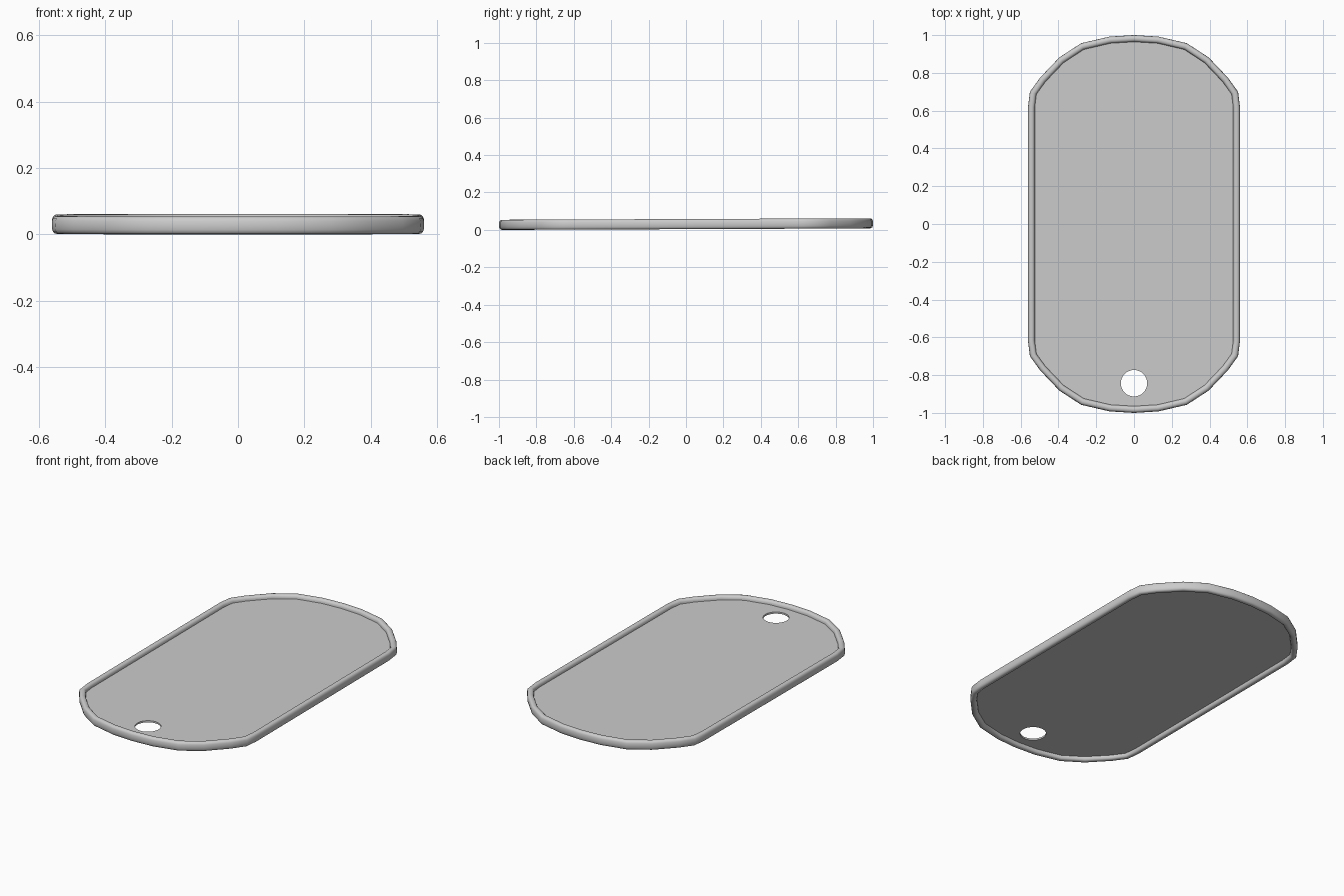
import bpy, bmesh, math
from mathutils import Vector

if "Cube" in bpy.data.objects:
    bpy.data.objects.remove(bpy.data.objects["Cube"])

steel = bpy.data.materials.new("steel grey")
steel.diffuse_color = (0.6, 0.6, 0.6, 1)
steel.use_nodes = True
steel.node_tree.nodes["Principled BSDF"].inputs["Base Color"].default_value = steel.diffuse_color

# Outline quarter, mirrored into a full counter-clockwise loop
quarter = [(0.561, 0.62), (0.551, 0.70), (0.497, 0.775), (0.395, 0.882),
           (0.28, 0.957), (0.13, 0.992), (0.0, 1.0)]
top = quarter + [(-x, y) for x, y in reversed(quarter[:-1])]
outline = [Vector(p) for p in top + [(-x, -y) for x, y in top]]
MID, LEAN = 0.027, 0.004


def inset(d):
    """Offset the outline inward with mitred corners."""
    n, res = len(outline), []
    for i, p in enumerate(outline):
        a = (p - outline[i - 1]).normalized()
        b = (outline[(i + 1) % n] - p).normalized()
        na, nb = Vector((-a.y, a.x)), Vector((-b.y, b.x))
        m = (na + nb).normalized()
        res.append(p + m * d / m.dot(na))
    return res


def lift(p, z):
    # the tag rises very slightly towards the back
    return (p.x, p.y, z + LEAN * (p.y + 1))


def finish(bm, name):
    bmesh.ops.recalc_face_normals(bm, faces=bm.faces[:])
    me = bpy.data.meshes.new(name)
    bm.to_mesh(me)
    bm.free()
    ob = bpy.data.objects.new(name, me)
    bpy.context.collection.objects.link(ob)
    me.materials.append(steel)
    bpy.ops.object.select_all(action='DESELECT')
    ob.select_set(True)
    bpy.context.view_layer.objects.active = ob
    bpy.ops.object.shade_smooth_by_angle(angle=math.radians(40))
    return ob


# Rolled rim: rounded section swept round the outline
bm = bmesh.new()
rings = []
for k in range(16):
    t = 2 * math.pi * k / 16
    c, s = math.cos(t), math.sin(t)
    c, s = (math.copysign(abs(v) ** 0.75, v) for v in (c, s))
    rings.append([bm.verts.new(lift(p, MID + 0.027 * s))
                  for p in inset(0.018 + 0.018 * c)])
n = len(outline)
for k in range(16):
    r, q = rings[k], rings[(k + 1) % 16]
    for i in range(n):
        j = (i + 1) % n
        bm.faces.new((r[i], r[j], q[j], q[i]))
finish(bm, "rolled_rim")

# Thin plate with the chain hole
bm = bmesh.new()
hole = [Vector((0.07 * math.cos(math.tau * i / 32),
                -0.843 + 0.07 * math.sin(math.tau * i / 32))) for i in range(32)]
edges = []
for loop in (inset(0.02), hole):
    vs = [bm.verts.new(lift(p, MID - 0.005)) for p in loop]
    edges += [bm.edges.new((vs[i - 1], vs[i])) for i in range(len(vs))]
bmesh.ops.triangle_fill(bm, use_beauty=True, use_dissolve=False,
                        edges=edges, normal=(0, 0, 1))
ext = bmesh.ops.extrude_face_region(bm, geom=bm.faces[:], use_keep_orig=True)
bmesh.ops.translate(bm, vec=(0, 0, 0.01),
                    verts=[g for g in ext["geom"] if isinstance(g, bmesh.types.BMVert)])
finish(bm, "tag_plate")
